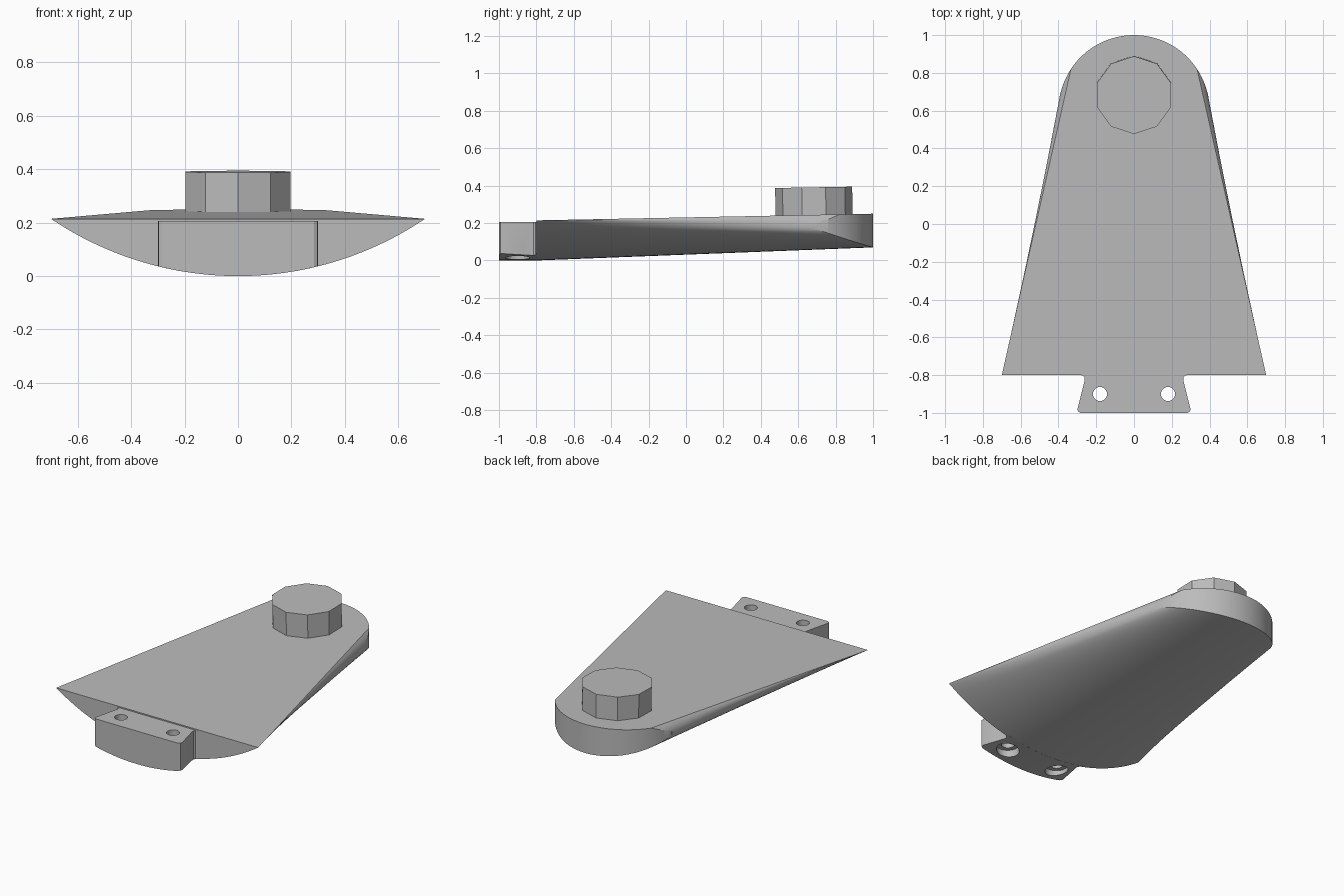
import bpy, bmesh, math
from mathutils import Vector

default = bpy.data.objects.get("Cube")
if default:
    bpy.data.objects.remove(default, do_unlink=True)

grey = bpy.data.materials.new("plain grey")
grey.use_nodes = True
GREY = (0.5, 0.5, 0.5, 1)
grey.diffuse_color = GREY
grey.node_tree.nodes["Principled BSDF"].inputs["Base Color"].default_value = GREY


def finish(name, bm):
    """Turn a bmesh into a named object with the shared material."""
    bmesh.ops.recalc_face_normals(bm, faces=bm.faces)
    mesh = bpy.data.meshes.new(name)
    bm.to_mesh(mesh)
    bm.free()
    mesh.materials.append(grey)
    obj = bpy.data.objects.new(name, mesh)
    bpy.context.collection.objects.link(obj)
    return obj


def loft(name, rings):
    """Skin closed rings of equal length and cap both ends."""
    bm = bmesh.new()
    rows = [[bm.verts.new(p) for p in ring] for ring in rings]
    n = len(rows[0])
    for a, b in zip(rows, rows[1:]):
        for i in range(n):
            j = (i + 1) % n
            bm.faces.new((a[i], a[j], b[j], b[i]))
    bm.faces.new(rows[0])
    bm.faces.new(rows[-1])
    return finish(name, bm)


def prism(name, outline, z0, z1):
    return loft(name, [[(x, y, z) for x, y in outline] for z in (z0, z1)])


def circle(cx, cy, r, n=48, start=0.0):
    return [(cx + r * math.cos(start + math.tau * i / n),
             cy + r * math.sin(start + math.tau * i / n)) for i in range(n)]


def cut(obj, cutter, operation):
    """Apply a boolean and discard the cutter."""
    mod = obj.modifiers.new("cut", 'BOOLEAN')
    mod.operation, mod.object, mod.solver = operation, cutter, 'EXACT'
    bpy.context.view_layer.objects.active = obj
    bpy.ops.object.modifier_apply(modifier=mod.name)
    bpy.data.objects.remove(cutter, do_unlink=True)


def smooth(obj):
    bpy.ops.object.select_all(action='DESELECT')
    obj.select_set(True)
    bpy.context.view_layer.objects.active = obj
    bpy.ops.object.shade_smooth_by_angle(angle=math.radians(25))


HULL_R = 1.25                      # radius of the curved underside at the front
FRONT, BACK = -0.8, 1.0
STEPS = 24
UPPER = 0.186                      # upper half height of the rear ellipse
END = math.pi / 2 + math.asin(0.09 / UPPER)


# Body: circular segment at the front blending to a flat-topped oval at the back
def half_section(y):
    t = (y - FRONT) / (BACK - FRONT)
    pts = []
    for i in range(STEPS + 1):
        a = END * i / STEPS
        fx = 0.7 * math.sin(math.pi / 2 * i / STEPS)
        front = Vector((fx, HULL_R - math.sqrt(HULL_R ** 2 - fx ** 2) * 1.0))
        height = 0.09 if a < math.pi / 2 else UPPER
        back = Vector((0.335 * math.sin(a), 0.16 - height * math.cos(a)))
        pts.append(front.lerp(back, t))
    return pts


def body_ring(y):
    half = half_section(y)
    both = [(-p.x, p.y) for p in reversed(half[1:])] + [tuple(p) for p in half]
    return [(x, y, z) for x, z in both]


body = loft("body", [body_ring(FRONT + 1.9 * i / 20) for i in range(21)])

# Rounded back end
arc = [math.radians(14 + 152 * i / 64) for i in range(65)]
nose = [(0.4 * math.cos(a), 0.6 + 0.4 * math.sin(a)) for a in arc]
nose += [(-0.9, 0.6), (-0.9, -1), (0.9, -1), (0.9, 0.6)]
cut(body, prism("nose_cutter", nose, -0.5, 0.8), 'INTERSECT')
smooth(body)

# Mounting tab with a dovetail outline and small rounded corners
side = [(0.28, -0.79), (0.28, -0.8), (0.268, -0.804), (0.261, -0.815),
        (0.262, -0.83), (0.299, -0.978), (0.297, -0.992), (0.284, -1.0)]
tab = prism("mounting_tab", side + [(-x, y) for x, y in reversed(side)], -0.1, 0.207)
hull = circle(0, HULL_R, HULL_R, 256, -math.pi / 2)
cut(tab, loft("hull_cutter", [[(x, y, z) for x, z in hull] for y in (-1.2, -0.5)]),
    'INTERSECT')

# Screw holes with counterbores from below
for x in (-0.18, 0.18):
    cut(tab, prism("hole_cutter", circle(x, -0.9, 0.037), -0.2, 0.5), 'DIFFERENCE')
    cut(tab, prism("bore_cutter", circle(x, -0.9, 0.065), -0.2, 0.05), 'DIFFERENCE')
smooth(tab)

# Ten-sided knob, tilted with the sloping top
knob = prism("knob", circle(0, 0, 0.206, 10, math.pi / 2), -0.02, 0.147)
knob.location = (0, 0.685, 0.244)
knob.rotation_euler.x = 0.018
